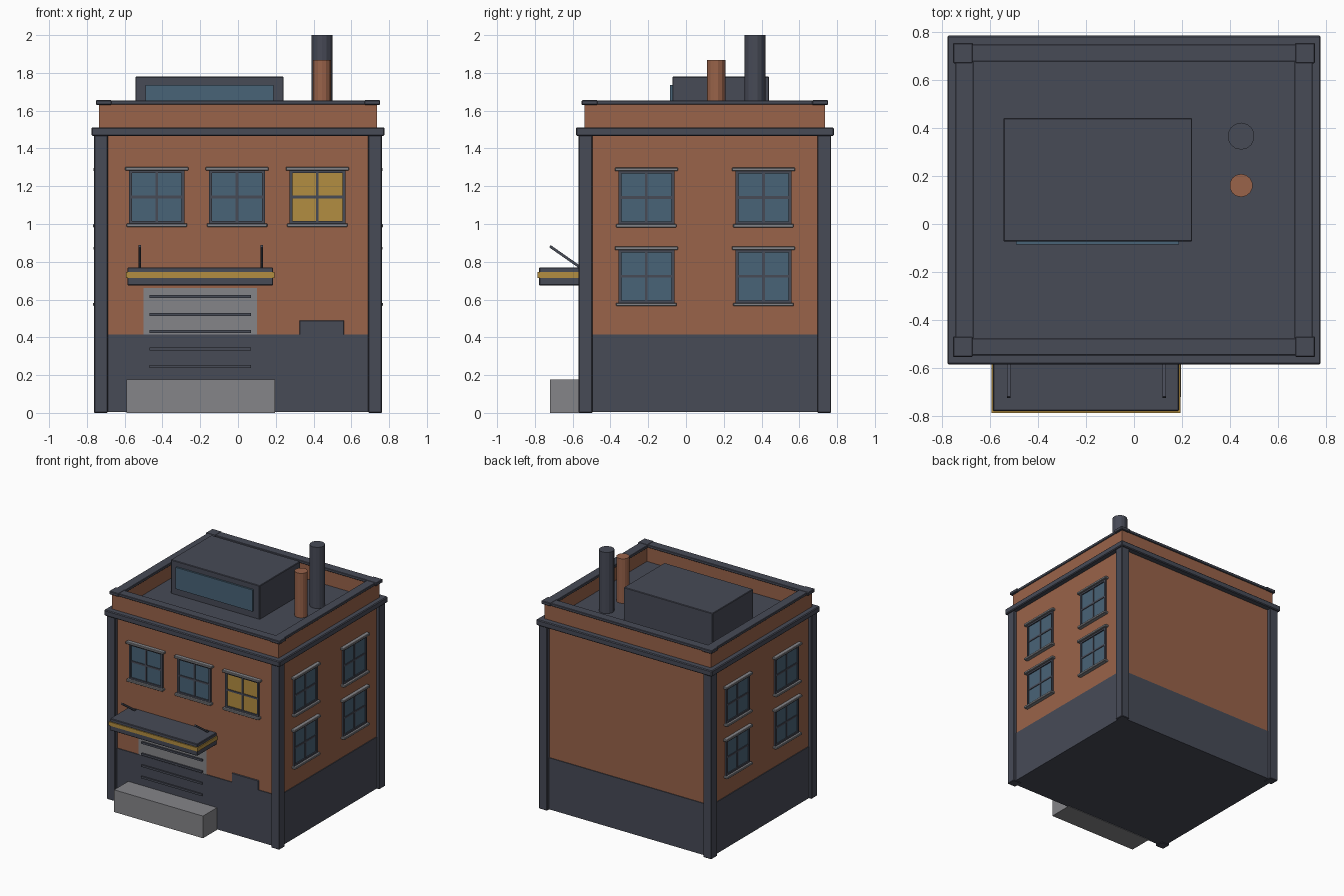
import bpy, bmesh, math
from mathutils import Matrix, Vector

if "Cube" in bpy.data.objects:
    bpy.data.objects.remove(bpy.data.objects["Cube"], do_unlink=True)


def material(name, rgb):
    m = bpy.data.materials.new(name)
    m.use_nodes = True
    m.diffuse_color = (*rgb, 1)
    m.node_tree.nodes["Principled BSDF"].inputs["Base Color"].default_value = (*rgb, 1)
    return m


BRICK = material("brick", (0.32, 0.125, 0.068))
SLATE = material("slate", (0.063, 0.069, 0.094))
GLASS = material("blue_glass", (0.066, 0.125, 0.184))
AMBER = material("amber", (0.45, 0.27, 0.052))
STONE = material("grey_stone", (0.235, 0.235, 0.25))

CY = 0.1  # middle of the building along y


def finish(name, bm, mat, bevel=0.0):
    me = bpy.data.meshes.new(name)
    bm.to_mesh(me)
    bm.free()
    me.materials.append(mat)
    ob = bpy.data.objects.new(name, me)
    bpy.context.collection.objects.link(ob)
    if bevel:
        mod = ob.modifiers.new("soft_edges", 'BEVEL')
        mod.width = bevel
        mod.segments = 1
    return ob


def boxes(name, mat, spans, bevel=0.0, xf=Matrix()):
    """One object made of boxes, each given as (x, y, z) ranges."""
    bm = bmesh.new()
    for span in spans:
        mid = Vector([(a + b) / 2 for a, b in span])
        size = Vector([b - a for a, b in span])
        bmesh.ops.create_cube(bm, size=1, matrix=xf @ Matrix.Translation(mid) @ Matrix.Diagonal(size).to_4x4())
    return finish(name, bm, mat, bevel)


def slab(name, mat, hx, hy, z, bevel=0.0):
    """Box centred on the building."""
    return boxes(name, mat, [((-hx, hx), (CY - hy, CY + hy), z)], bevel)


def ring(name, mat, hx, hy, ix, iy, z, bevel=0.0):
    """Four walls around the roof."""
    spans = [((-hx, hx), (CY - hy, CY - iy), z), ((-hx, hx), (CY + iy, CY + hy), z),
             ((-hx, -ix), (CY - iy, CY + iy), z), ((ix, hx), (CY - iy, CY + iy), z)]
    return boxes(name, mat, spans, bevel)


def corners(name, mat, hx, hy, size, z, bevel=0.0):
    """Four posts at the corners."""
    spans = []
    for sx in (-1, 1):
        for sy in (-1, 1):
            xs = sorted((sx * hx, sx * (hx - size)))
            ys = sorted((CY + sy * hy, CY + sy * (hy - size)))
            spans.append((xs, ys, z))
    return boxes(name, mat, spans, bevel)


def pipe(name, mat, x, y, r, z0, z1, sides=14):
    bm = bmesh.new()
    bmesh.ops.create_cone(bm, cap_ends=True, segments=sides, radius1=r, radius2=r, depth=z1 - z0,
                          matrix=Matrix.Translation((x, y, (z0 + z1) / 2)))
    return finish(name, bm, mat)


def window(name, pos, turn, glass):
    """Framed window with cross bars, lintel and sill; faces -y before turning."""
    xf = Matrix.Translation(pos) @ Matrix.Rotation(math.radians(turn), 4, 'Z')
    w, h, t, b = 0.148, 0.143, 0.016, 0.007
    deep = (-0.014, 0.01)
    frame = [((-w, -w + t), deep, (-h, h)), ((w - t, w), deep, (-h, h)),
             ((-w, w), deep, (h - t, h)), ((-w, w), deep, (-h, -h + t)),
             ((-b, b), (-0.01, 0.01), (-h, h)), ((-w, w), (-0.01, 0.01), (-b, b))]
    boxes(name + "_frame", SLATE, frame, 0, xf)
    boxes(name + "_pane", glass, [((-w + b, w - b), (-0.005, 0.01), (-h + b, h - b))], 0, xf)
    trim = [((-0.167, 0.167), (-0.03, 0.01), (h - 0.003, h + 0.015)),
            ((-0.16, 0.16), (-0.032, 0.01), (-h - 0.015, -h + 0.003))]
    boxes(name + "_trim", STONE, trim, 0.003, xf)


# Main body
slab("brick_walls", BRICK, 0.735, 0.637, (0.01, 1.48))
slab("base_course", SLATE, 0.741, 0.643, (0.004, 0.415))
corners("corner_pillars", SLATE, 0.762, 0.668, 0.073, (0, 1.475), 0.004)
slab("cornice_roof", SLATE, 0.776, 0.683, (1.466, 1.512), 0.006)

# Parapet
ring("parapet", BRICK, 0.735, 0.637, 0.688, 0.59, (1.505, 1.64))
ring("parapet_cap", SLATE, 0.742, 0.646, 0.667, 0.575, (1.632, 1.654), 0.003)
corners("parapet_cap_corners", SLATE, 0.753, 0.652, 0.084, (1.63, 1.656), 0.004)

# Windows
for i, x in enumerate((-0.43, -0.005, 0.42)):
    window("front_window_%d" % (i + 1), (x, CY - 0.637, 1.143), 0, AMBER if i == 2 else GLASS)
for side, turn, sx in (("left", 90, 1), ("right", -90, -1)):
    for level, z in (("upper", 1.14), ("lower", 0.723)):
        for place, y in (("front", -0.21), ("back", 0.41)):
            window("%s_%s_%s_window" % (side, level, place), (sx * 0.735, y, z), turn, GLASS)

# Entrance: shutter, slats, step
boxes("shutter", STONE, [((-0.5, 0.1), (-0.541, -0.5), (0.15, 0.662))])
boxes("shutter_slats", SLATE,
      [((-0.468, 0.068), (-0.553, -0.53), (z - 0.008, z + 0.008)) for z in (0.615, 0.522, 0.43, 0.338, 0.246)])
boxes("front_step", STONE, [((-0.59, 0.195), (-0.72, -0.53), (0, 0.177))])
boxes("wall_box", SLATE, [((0.325, 0.562), (-0.543, -0.5), (0.2, 0.49))], 0.004)

# Awning with amber band and slanted stays
for part, z in (("lower", (0.675, 0.72)), ("upper", (0.742, 0.77))):
    boxes("awning_" + part, SLATE, [((-0.586, 0.186), (-0.778, -0.53), z)], 0.004)
boxes("awning_band", AMBER, [((-0.592, 0.193), (-0.785, -0.53), (0.715, 0.745))])
start, end = Vector((0, -0.72, 0.882)), Vector((0, -0.535, 0.753))
lean = (end - start).to_track_quat('Z', 'Y').to_matrix().to_4x4()
for i, x in enumerate((-0.52, 0.125)):
    xf = Matrix.Translation((x, start.y, start.z)) @ lean
    r = (-0.007, 0.007)
    boxes("awning_stay_%d" % (i + 1), SLATE, [(r, r, (0, (end - start).length))], 0, xf)

# Rooftop
boxes("skylight_box", SLATE, [((-0.543, 0.242), (-0.072, 0.44), (1.5, 1.78))], 0.004)
boxes("skylight_glass", GLASS, [((-0.49, 0.188), (-0.086, -0.05), (1.565, 1.737))])
pipe("tall_flue", SLATE, 0.445, 0.365, 0.056, 1.5, 2.0)
pipe("short_flue", BRICK, 0.445, 0.16, 0.048, 1.5, 1.867)
